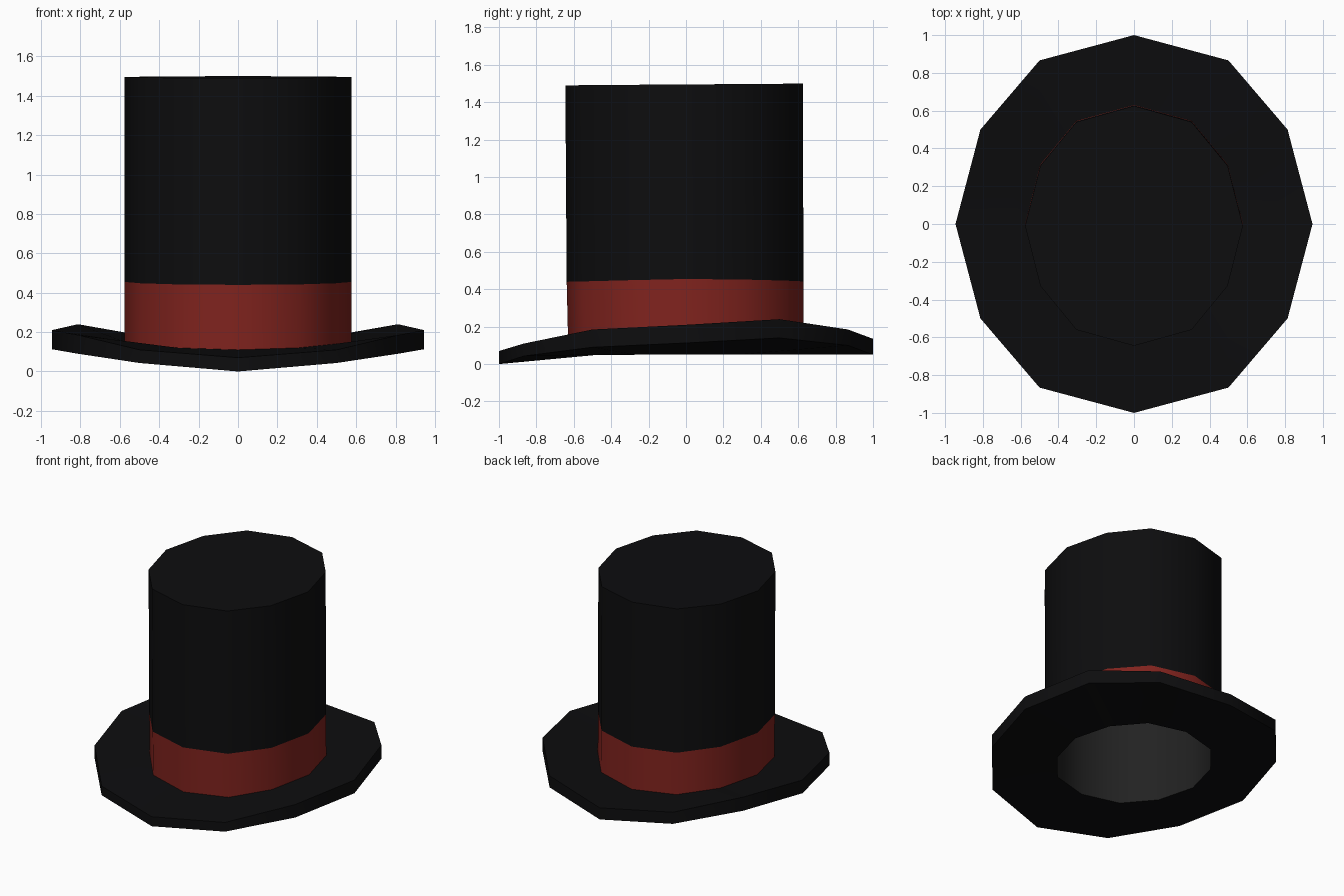
import bpy
import bmesh
import math

if "Cube" in bpy.data.objects:
    bpy.data.objects.remove(bpy.data.objects["Cube"])

HALF_X = [0, 0.5, 0.813, 0.945, 0.813, 0.5, 0]   # front to back, right side


def ring(sx, sy, heights, y_shift=0.0):
    """12-sided loop; seven heights run front to back and are mirrored in x."""
    pts = []
    for k in range(12):
        i = k if k <= 6 else 12 - k
        x = HALF_X[i] * sx * (1 if k <= 6 else -1)
        y = -math.cos(k * math.pi / 6) * sy + y_shift
        z = heights[i] if isinstance(heights, list) else heights
        pts.append((x, y, z))
    return pts


def material(name, rgb):
    m = bpy.data.materials.new(name)
    m.diffuse_color = (*rgb, 1)
    m.use_nodes = True
    m.node_tree.nodes["Principled BSDF"].inputs["Base Color"].default_value = m.diffuse_color
    return m


def loft(name, rings, mat, cap_start=False, cap_end=False):
    bm = bmesh.new()
    loops = [[bm.verts.new(p) for p in r] for r in rings]
    for a, b in zip(loops, loops[1:]):
        for k in range(12):
            n = (k + 1) % 12
            bm.faces.new((a[k], a[n], b[n], b[k]))
    if cap_start:
        bm.faces.new(loops[0][::-1])
    if cap_end:
        bm.faces.new(loops[-1])
    me = bpy.data.meshes.new(name)
    bm.to_mesh(me)
    bm.free()
    me.materials.append(mat)
    ob = bpy.data.objects.new(name, me)
    bpy.context.collection.objects.link(ob)
    bpy.ops.object.select_all(action='DESELECT')
    ob.select_set(True)
    bpy.context.view_layer.objects.active = ob
    bpy.ops.object.shade_smooth_by_angle(angle=math.radians(35))
    return ob


black = material("black_felt", (0.004, 0.004, 0.0045))
red = material("red_ribbon", (0.22, 0.017, 0.013))
grey = material("grey_lining", (0.016, 0.016, 0.016))

# Shared loops
hole = ring(0.54, 0.54, 0.05)
base = ring(0.61, 0.63, [0.11, 0.12, 0.14, 0.15, 0.15, 0.14, 0.13])
band_top = ring(0.61, 0.633, [0.44, 0.442, 0.448, 0.455, 0.452, 0.446, 0.442], -0.005)
crown_top = ring(0.61, 0.635, [1.49, 1.491, 1.493, 1.495, 1.497, 1.499, 1.5], -0.01)

# Curled brim with a thick edge
loft("brim", [
    hole,
    ring(1, 1, [0.0, 0.043, 0.09, 0.113, 0.14, 0.10, 0.05]),
    ring(1, 1, [0.07, 0.11, 0.185, 0.21, 0.24, 0.185, 0.135]),
    base], black)

# Ribbon and crown
loft("ribbon_band", [base, band_top], red)
loft("crown", [band_top, crown_top], black, cap_end=True)

# Hollow inside
loft("lining", [ring(0.54, 0.54, 1.42), hole], grey, cap_start=True)
